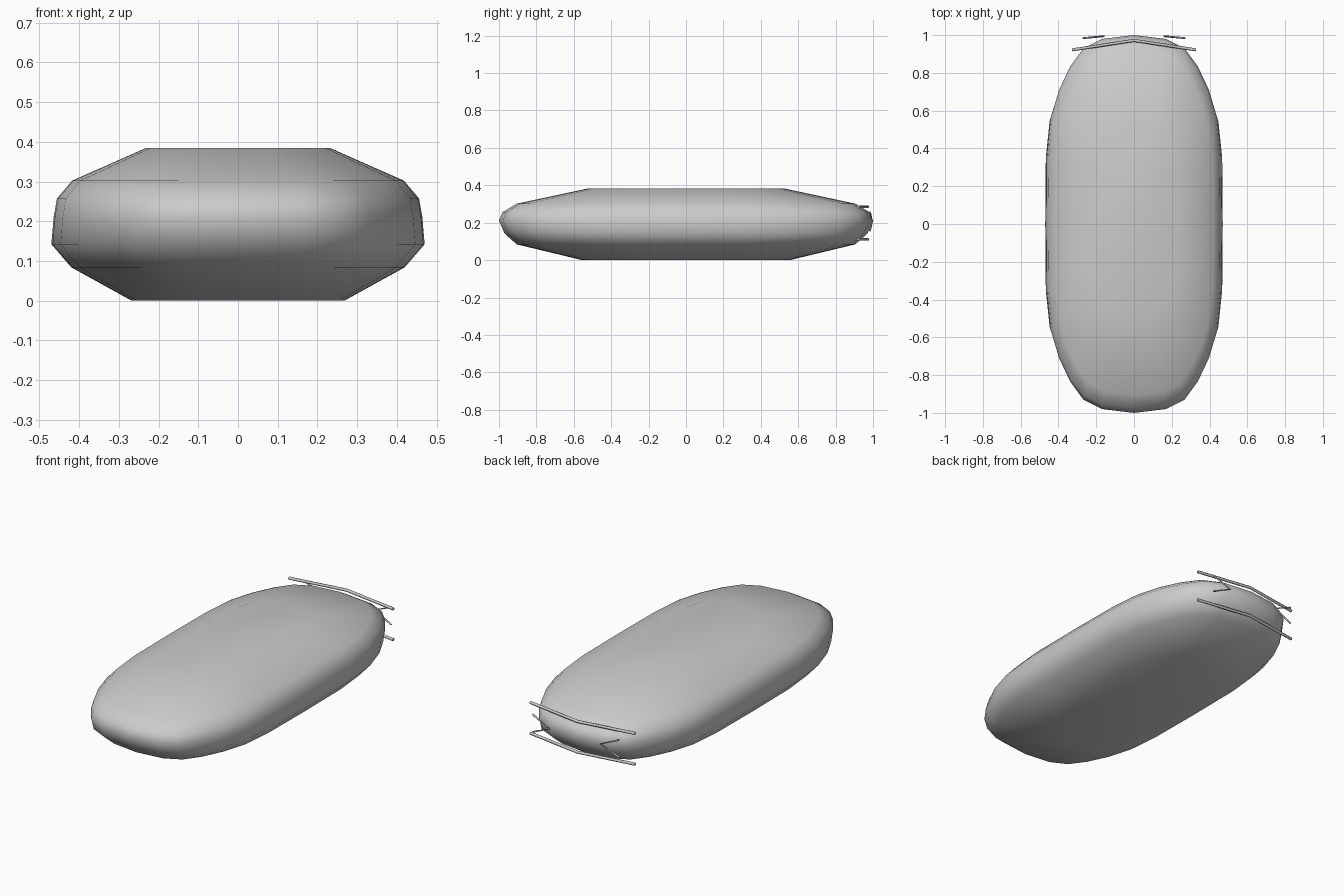
import bpy
import bmesh

if "Cube" in bpy.data.objects:
    bpy.data.objects.remove(bpy.data.objects["Cube"])

# Quarter outline of the body seen from above, front centre to widest side
QUARTER = [(0, 1), (0.17, 0.98), (0.27, 0.93), (0.34, 0.835), (0.40, 0.71),
           (0.445, 0.56), (0.465, 0.36), (0.468, 0)]

# Rings from bottom to top: height, half width, half length
RINGS = [(0.003, 0.268, 0.555), (0.087, 0.420, 0.905), (0.145, 0.470, 0.97),
         (0.215, 0.464, 1.0), (0.26, 0.456, 0.98), (0.305, 0.418, 0.905),
         (0.387, 0.233, 0.52)]


def full_outline():
    right = QUARTER + [(x, -y) for x, y in reversed(QUARTER[:-1])]
    left = [(-x, y) for x, y in reversed(right[1:-1])]
    return [(x / 0.468, y) for x, y in right + left]


def make_body():
    bm = bmesh.new()
    outline = full_outline()
    rings = [[bm.verts.new((x * hw, y * hl, z)) for x, y in outline]
             for z, hw, hl in RINGS]
    n = len(outline)
    for low, high in zip(rings, rings[1:]):
        for i in range(n):
            j = (i + 1) % n
            bm.faces.new((low[i], low[j], high[j], high[i]))
    bm.faces.new(rings[0])
    bm.faces.new(rings[-1])
    bmesh.ops.translate(bm, verts=bm.verts, vec=(0, 0, -0.003))
    bmesh.ops.recalc_face_normals(bm, faces=bm.faces)
    for f in bm.faces:
        f.smooth = True
    mesh = bpy.data.meshes.new("body")
    bm.to_mesh(mesh)
    bm.free()
    obj = bpy.data.objects.new("body", mesh)
    bpy.context.collection.objects.link(obj)


def make_rod(name, points, radius):
    curve = bpy.data.curves.new(name, 'CURVE')
    curve.dimensions = '3D'
    curve.bevel_depth = radius
    curve.bevel_resolution = 1
    curve.use_fill_caps = True
    spline = curve.splines.new('POLY')
    spline.points.add(len(points) - 1)
    for p, co in zip(spline.points, points):
        p.co = (*co, 1)
    obj = bpy.data.objects.new(name, curve)
    bpy.context.collection.objects.link(obj)
    bpy.ops.object.select_all(action='DESELECT')
    obj.select_set(True)
    bpy.context.view_layer.objects.active = obj
    bpy.ops.object.convert(target='MESH')


make_body()

# Long bent rods across the back end
for name, z in (("upper_rod", 0.285), ("lower_rod", 0.111)):
    make_rod(name, [(-0.328, 0.922, z), (0, 0.972, z), (0.328, 0.922, z)], 0.008)

# Small V-shaped rods between them, pointing inwards
for name, s in (("right_chevron", 1), ("left_chevron", -1)):
    make_rod(name, [(s * 0.27, 0.984, 0.257), (s * 0.16, 0.994, 0.207),
                    (s * 0.27, 0.984, 0.158)], 0.005)
